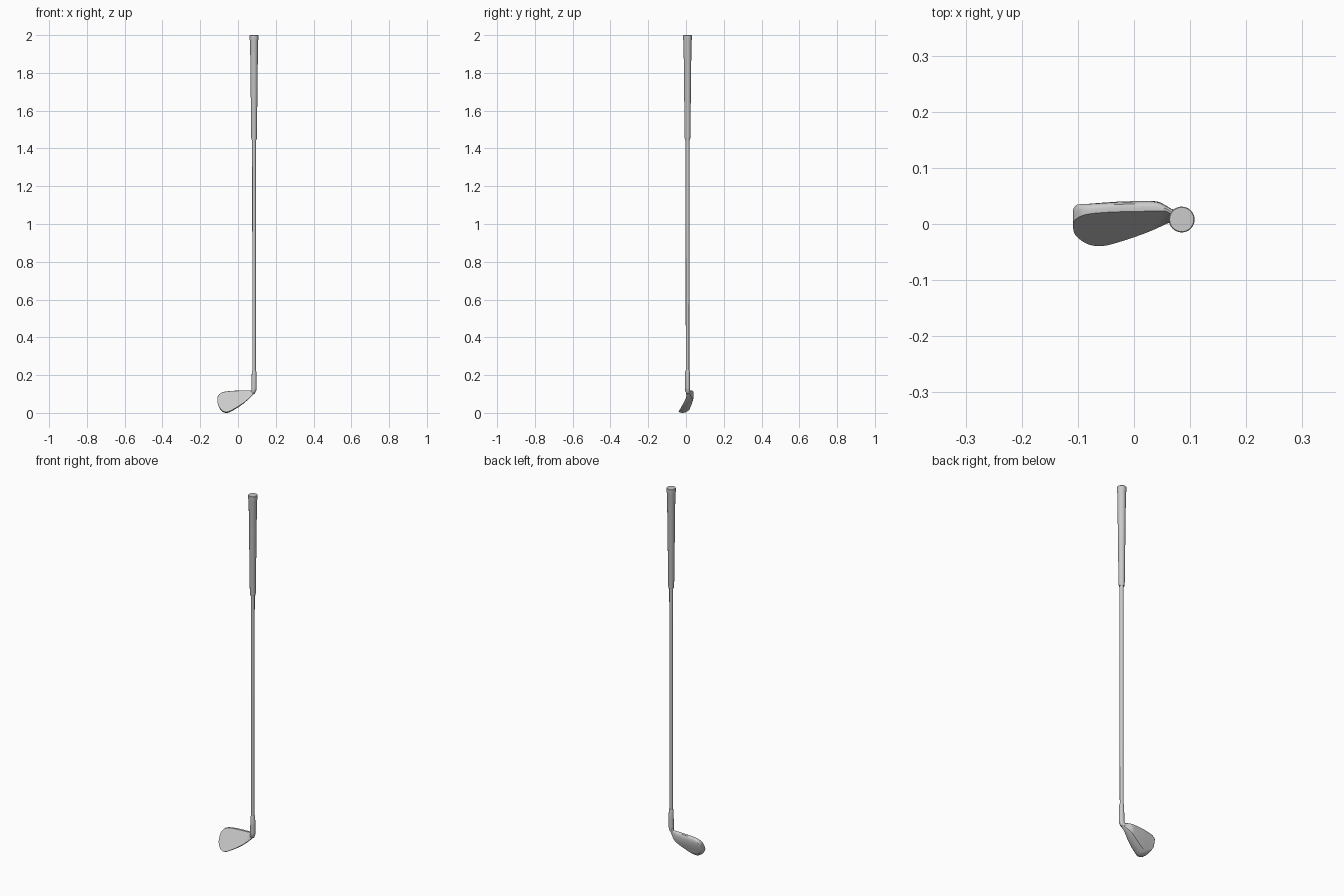
import bpy, bmesh, math
from mathutils import Vector

if "Cube" in bpy.data.objects:
    bpy.data.objects.remove(bpy.data.objects["Cube"])

AXIS = (0.085, 0.008)   # shaft position in x, y


def finish(name, bm, angle=35):
    bmesh.ops.remove_doubles(bm, verts=bm.verts, dist=1e-5)
    bmesh.ops.recalc_face_normals(bm, faces=bm.faces)
    me = bpy.data.meshes.new(name)
    bm.to_mesh(me)
    bm.free()
    ob = bpy.data.objects.new(name, me)
    bpy.context.collection.objects.link(ob)
    bpy.ops.object.select_all(action='DESELECT')
    ob.select_set(True)
    bpy.context.view_layer.objects.active = ob
    bpy.ops.object.shade_smooth_by_angle(angle=math.radians(angle))
    return ob


def loft(name, rings, angle=35):
    """Skin a list of closed rings and cap both ends."""
    bm = bmesh.new()
    vs = [[bm.verts.new(p) for p in r] for r in rings]
    n = len(rings[0])
    for a, b in zip(vs, vs[1:]):
        for i in range(n):
            j = (i + 1) % n
            bm.faces.new((a[i], a[j], b[j], b[i]))
    bm.faces.new(vs[0])
    bm.faces.new(vs[-1])
    return finish(name, bm, angle)


def tube(name, path, n=32):
    """Round tube along (x, y, z, radius) stations lying in an almost upright plane."""
    pts = [Vector(p[:3]) for p in path]
    rings = []
    for i, p in enumerate(path):
        a, b = pts[max(i - 1, 0)], pts[min(i + 1, len(pts) - 1)]
        t = (b - a).normalized()
        u = Vector((0, 1, 0)).cross(t).normalized()
        w = t.cross(u)
        rings.append([pts[i] + p[3] * (math.cos(k) * u + math.sin(k) * w)
                      for k in (2 * math.pi * s / n for s in range(n))])
    return loft(name, rings)


def straight(name, profile):
    return tube(name, [(*AXIS, z, r) for r, z in profile])


def spline(ctrl, steps=6):
    """Catmull-Rom curve through 2D control points."""
    c = [Vector(p) for p in ctrl]
    c = [2 * c[0] - c[1]] + c + [2 * c[-1] - c[-2]]
    out = []
    for i in range(1, len(c) - 2):
        p0, p1, p2, p3 = c[i - 1:i + 3]
        for s in range(steps):
            t = s / steps
            out.append(0.5 * (2 * p1 + (p2 - p0) * t + (2 * p0 - 5 * p1 + 4 * p2 - p3) * t * t
                              + (3 * p1 - p0 - 3 * p2 + p3) * t ** 3))
    return out + [c[-2]]


def smooth(a, b, x):
    t = min(max((x - a) / (b - a), 0), 1)
    return t * t * (3 - 2 * t)


def face_y(x, z):
    # lofted striking plane, pulled forward at the heel to meet the hosel
    y = -0.0425 + 0.555 * z
    k = smooth(0.055, 0.09, x)
    return y * (1 - k) - 0.001 * k


def back_y(x, z):
    y = 0.011 + 0.028 * smooth(-0.02, 0.095, z) - 0.002 * smooth(0.095, 0.118, z)
    y += 0.002 * smooth(-0.06, 0.015, x)
    y -= 0.004 * (1 - smooth(-0.109, -0.03, x))       # thinner toward the toe
    u = max(0, (-0.098 - x) / 0.0111)                 # rounded toe corner
    y -= 0.012 * (1 - math.sqrt(max(0, 1 - u * u)))
    y = max(y, face_y(x, z) + 0.012)
    k = smooth(0.035, 0.09, x)
    return y * (1 - k) + 0.018 * k


# Grip and shaft
straight("grip", [(0.0095, 1.449), (0.0135, 1.446), (0.0150, 1.455), (0.0210, 1.968),
                  (0.0230, 1.976), (0.0230, 1.998), (0.0215, 2.0)])
straight("shaft", [(0.0092, 0.20), (0.0098, 1.47)])

# Hosel: straight socket bending into the heel of the head
tube("hosel", [(*AXIS, 0.225, 0.0098), (*AXIS, 0.218, 0.0120), (*AXIS, 0.17, 0.0128),
               (*AXIS, 0.135, 0.0133), (0.0840, 0.008, 0.120, 0.0130),
               (0.0800, 0.011, 0.110, 0.0115), (0.070, 0.0185, 0.104, 0.0080),
               (0.052, 0.025, 0.101, 0.0050), (0.035, 0.027, 0.098, 0.0030)])

# Head: sections swept from toe to heel between the top line and the leading edge
top = spline([(-.109, .066), (-.106, .088), (-.088, .106), (-.05, .114),
              (0, .117), (.045, .118), (.072, .119), (.088, .122)])
low = spline([(-.109, .066), (-.104, .040), (-.085, .014), (-.062, .0055),
              (-.035, .014), (.02, .047), (.06, .079), (.088, .106)])
rings = []
for t, b in zip(top, low):
    h = (t - b).length
    ring = []
    for f in (0, 1):                                  # face
        p = b.lerp(t, f)
        ring.append((p.x, face_y(*p), p.y))
    yf, yb = face_y(*t), back_y(*t)
    d = min(0.003, h * 0.05)
    ring.append((t.x, yf + (yb - yf) * 0.5, t.y + d * 0.3))   # top line
    ring.append((t.x, yb - d, t.y - d * 0.3))
    for f in (0.93, 0.8, 0.6, 0.4, 0.2, 0.08):        # back
        p = b.lerp(t, f)
        ring.append((p.x, back_y(*p), p.y))
    yf, yb = face_y(*b), back_y(*b)
    drop = min(0.0055, h * 0.06)
    for f, k in ((0.75, -0.4), (0.4, -1), (0.12, -0.6)):      # cambered sole
        ring.append((b.x, yf + (yb - yf) * f, b.y + drop * k))
    rings.append(ring)
loft("club_head", rings, 40)
